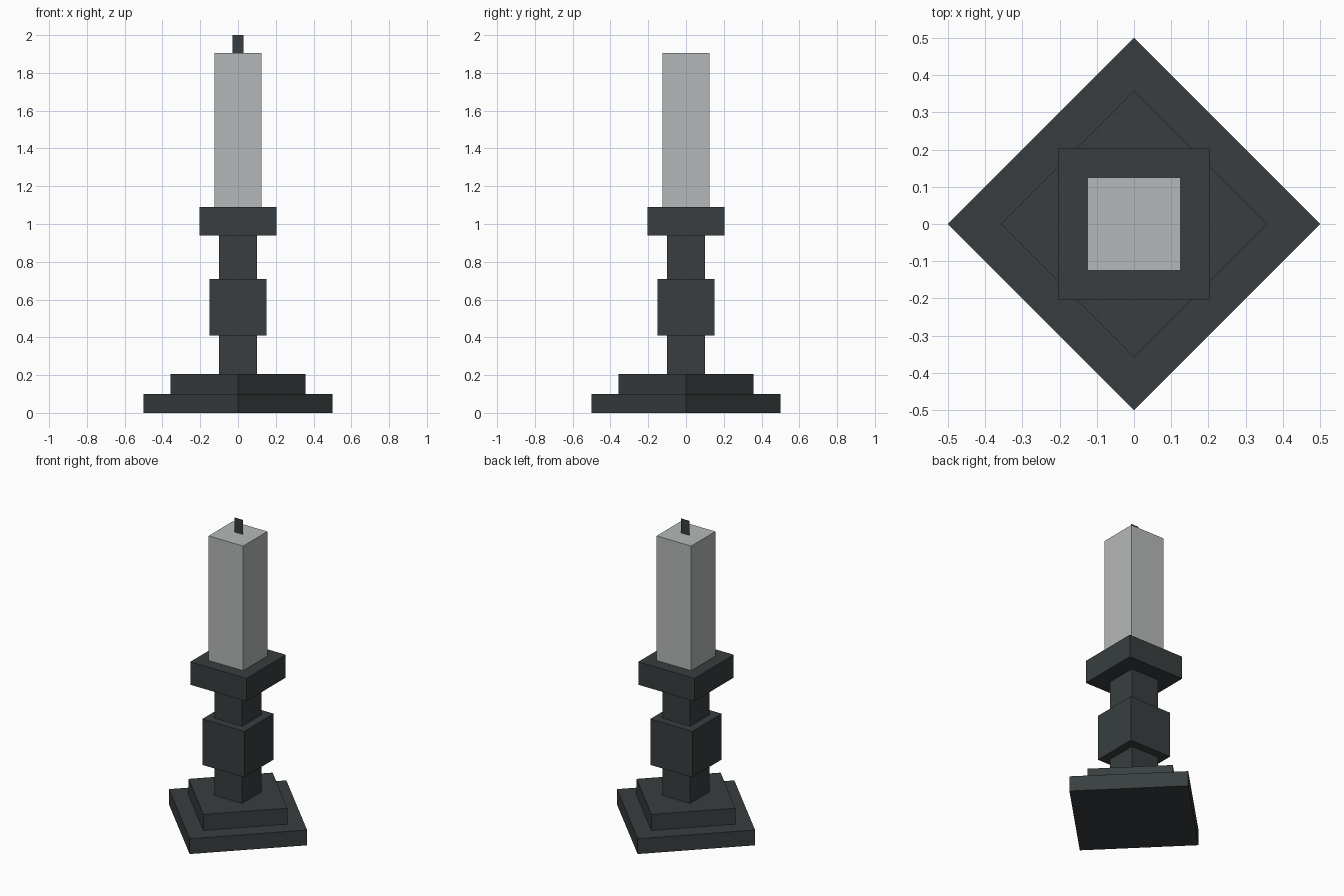
import bpy
import bmesh
import math
from mathutils import Matrix

default = bpy.data.objects.get("Cube")
if default:
    bpy.data.objects.remove(default, do_unlink=True)


def make_material(name, rgb):
    mat = bpy.data.materials.new(name)
    mat.use_nodes = True
    color = (*rgb, 1.0)
    mat.diffuse_color = color
    mat.node_tree.nodes["Principled BSDF"].inputs["Base Color"].default_value = color
    return mat


def add_object(name, bm, mat):
    mesh = bpy.data.meshes.new(name)
    bm.to_mesh(mesh)
    bm.free()
    mesh.materials.append(mat)
    obj = bpy.data.objects.new(name, mesh)
    bpy.context.collection.objects.link(obj)
    return obj


def block(name, half, bottom, top, mat, turn=0.0):
    """Square block given by half its width, its bottom and its top."""
    bm = bmesh.new()
    place = (Matrix.Translation((0, 0, (bottom + top) / 2))
             @ Matrix.Rotation(turn, 4, "Z")
             @ Matrix.Diagonal((2 * half, 2 * half, top - bottom, 1)))
    bmesh.ops.create_cube(bm, size=1, matrix=place)
    return add_object(name, bm, mat)


iron = make_material("dark iron", (0.040, 0.048, 0.050))
wax = make_material("pale grey wax", (0.46, 0.485, 0.48))

# Stepped base, turned so its corners face the axes
diagonal = math.radians(45)
block("base_lower_step", 0.5 / math.sqrt(2), 0.0, 0.10, iron, diagonal)
block("base_upper_step", 0.358 / math.sqrt(2), 0.10, 0.205, iron, diagonal)

# Stem, knob and drip tray
block("stem_lower", 0.10, 0.205, 0.41, iron)
block("stem_knob", 0.152, 0.41, 0.71, iron)
block("stem_upper", 0.10, 0.71, 0.94, iron)
block("drip_tray", 0.203, 0.94, 1.09, iron)

# Candle
block("candle", 0.125, 1.09, 1.905, wax)

# Wick, a single flat upright sheet
bm = bmesh.new()
corners = [(-0.03, 1.905), (0.03, 1.905), (0.03, 2.0), (-0.03, 2.0)]
bm.faces.new([bm.verts.new((x, 0.008, z)) for x, z in corners])
add_object("wick", bm, iron)
